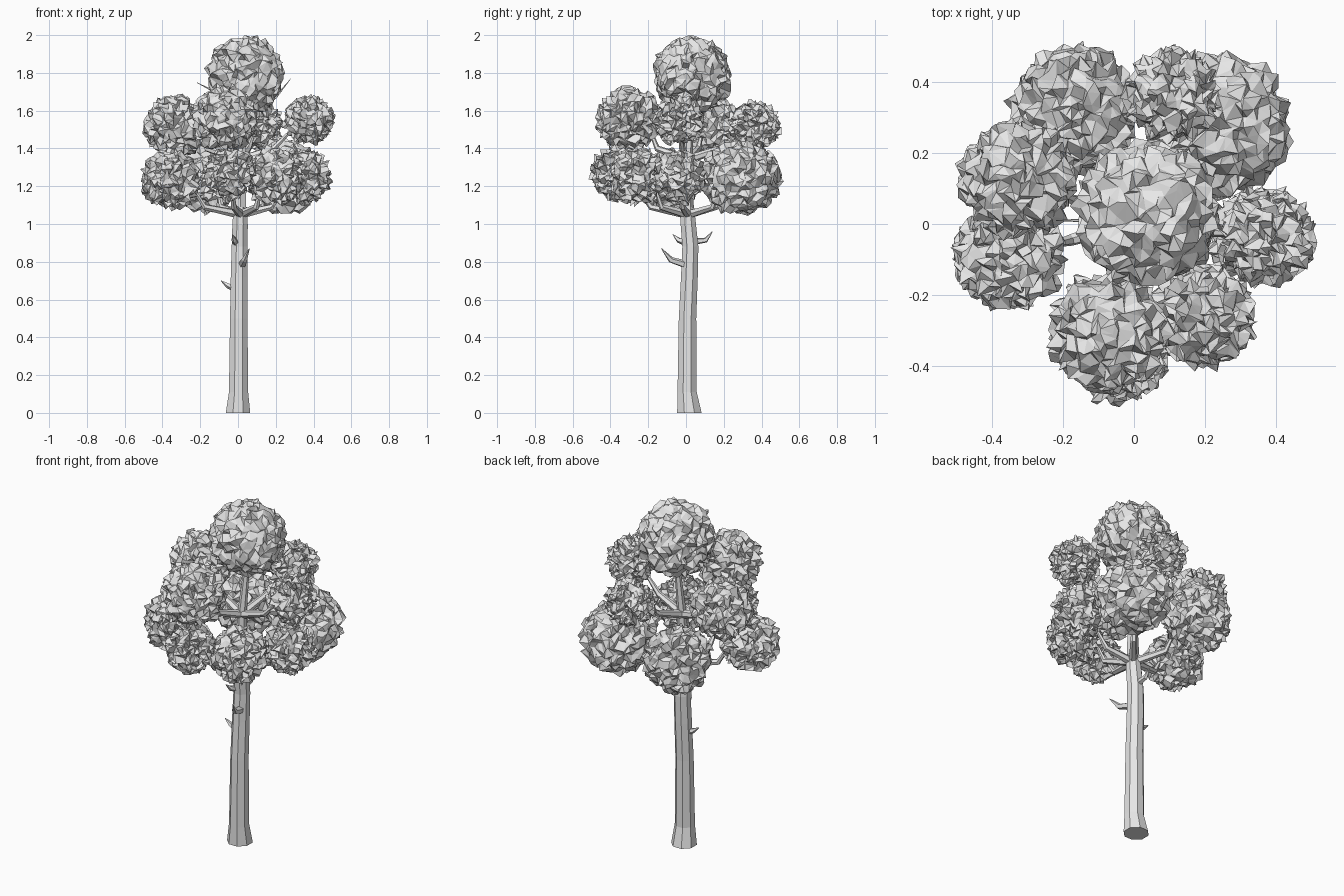
import bpy, bmesh, math, random
from mathutils import Vector

if "Cube" in bpy.data.objects:
    bpy.data.objects.remove(bpy.data.objects["Cube"])

random.seed(7)
grey = bpy.data.materials.new("pale_grey")
grey.diffuse_color = (0.8, 0.8, 0.8, 1)
grey.use_nodes = True
grey.node_tree.nodes["Principled BSDF"].inputs["Base Color"].default_value = grey.diffuse_color


def finish(name, bm):
    bmesh.ops.recalc_face_normals(bm, faces=bm.faces)
    me = bpy.data.meshes.new(name)
    bm.to_mesh(me)
    bm.free()
    me.materials.append(grey)
    ob = bpy.data.objects.new(name, me)
    bpy.context.collection.objects.link(ob)
    return ob


def tube(name, path, radii, sides, level=False):
    """Flat-sided tapering tube along a path; level keeps its rings horizontal."""
    bm = bmesh.new()
    pts = [Vector(p) for p in path]
    rings = []
    for i, p in enumerate(pts):
        d = pts[min(i + 1, len(pts) - 1)] - pts[max(i - 1, 0)]
        q = Vector((0, 0, 1)).rotation_difference(Vector((0, 0, 1)) if level else d)
        ring = []
        for k in range(sides):
            a = math.tau * (k + 0.5) / sides
            ring.append(bm.verts.new(p + q @ Vector((math.cos(a), math.sin(a), 0)) * radii[i]))
        rings.append(ring)
    for a, b in zip(rings, rings[1:]):
        for k in range(sides):
            n = (k + 1) % sides
            bm.faces.new((a[k], a[n], b[n], b[k]))
    bm.faces.new(rings[0][::-1])
    bm.faces.new(rings[-1])
    return finish(name, bm)


def clump(name, centre, r):
    """Faceted ball of leaves with a crumpled, spiky surface."""
    bm = bmesh.new()
    bmesh.ops.create_icosphere(bm, subdivisions=4, radius=r - 0.014)
    for v in bm.verts:
        side = Vector([random.uniform(-0.015, 0.015) for _ in range(3)])
        v.co += side + v.co.normalized() * random.uniform(-0.02, 0.016)
        v.co += Vector(centre)
    return finish(name, bm)


# Trunk with a flared foot and a slight bend
tube("trunk",
     [(0, 0.018, 0), (0.003, 0.006, 0.11), (0.004, 0.008, 0.5), (0.006, 0.018, 0.72),
      (0.009, 0.023, 0.88), (0.011, 0.012, 1.0), (0.012, 0.008, 1.09)],
     [0.07, 0.055, 0.05, 0.048, 0.046, 0.044, 0.038], 8, True)

# Central stem inside the crown
tube("crown_stem", [(0.012, 0.008, 1.06), (0.02, 0.01, 1.35), (0.04, 0.03, 1.66)],
     [0.034, 0.025, 0.014], 6)

# Leaf clumps: centre and radius
lower = [((-0.355, -0.09, 1.235), 0.163), ((-0.045, -0.37, 1.268), 0.143),
         ((0.195, -0.26, 1.255), 0.155), ((0.355, -0.035, 1.25), 0.145),
         ((0.24, 0.28, 1.25), 0.208), ((-0.17, 0.32, 1.245), 0.188)]
upper = [((-0.33, 0.13, 1.515), 0.172), ((-0.07, -0.305, 1.555), 0.177),
         ((0.378, -0.038, 1.55), 0.137), ((0.11, 0.365, 1.52), 0.136)]
clump("top_foliage", (0.042, 0.03, 1.79), 0.212)

# Each side clump sits on its own limb
for tier, clumps, z0, z1 in (("lower", lower, 1.05, 1.09), ("upper", upper, 1.34, 1.4)):
    for i, (c, r) in enumerate(clumps):
        clump(f"{tier}_foliage_{i + 1}", c, r)
        k = 1 - 0.85 * r / math.hypot(c[0], c[1])
        mid = (c[0] * 0.5, c[1] * 0.5, z1)
        end = (c[0] * max(k, 0.6), c[1] * max(k, 0.6), z1 + (c[2] - z1) * 0.5)
        tube(f"{tier}_limb_{i + 1}", [(0.015, 0.01, z0), mid, end],
             [0.024, 0.017, 0.01], 6)

# Thin bare twigs poking out of the crown
tube("left_twig", [(0.03, 0.02, 1.62), (-0.12, 0.01, 1.70), (-0.22, 0.01, 1.75)],
     [0.01, 0.007, 0.001], 5)
tube("right_twig", [(0.03, 0.02, 1.6), (0.2, 0.06, 1.67), (0.28, 0.08, 1.77)],
     [0.01, 0.008, 0.001], 5)

# Broken branch stubs on the trunk
stubs = [("front_stub", (0.02, 0.0, 0.785), (0.035, -0.08, 0.81), (0.06, -0.13, 0.87), 0.022),
         ("back_stub", (0.01, 0.03, 0.905), (0.01, 0.105, 0.915), (0.01, 0.14, 0.96), 0.019),
         ("small_front_stub", (-0.01, 0.0, 0.9), (-0.02, -0.04, 0.915), (-0.03, -0.07, 0.945), 0.019),
         ("left_stub", (-0.02, 0.01, 0.66), (-0.055, 0.01, 0.675), (-0.09, 0.01, 0.7), 0.019)]
for name, a, b, c, r in stubs:
    tube(name, [a, b, c], [r, r * 0.75, 0.002], 5)
